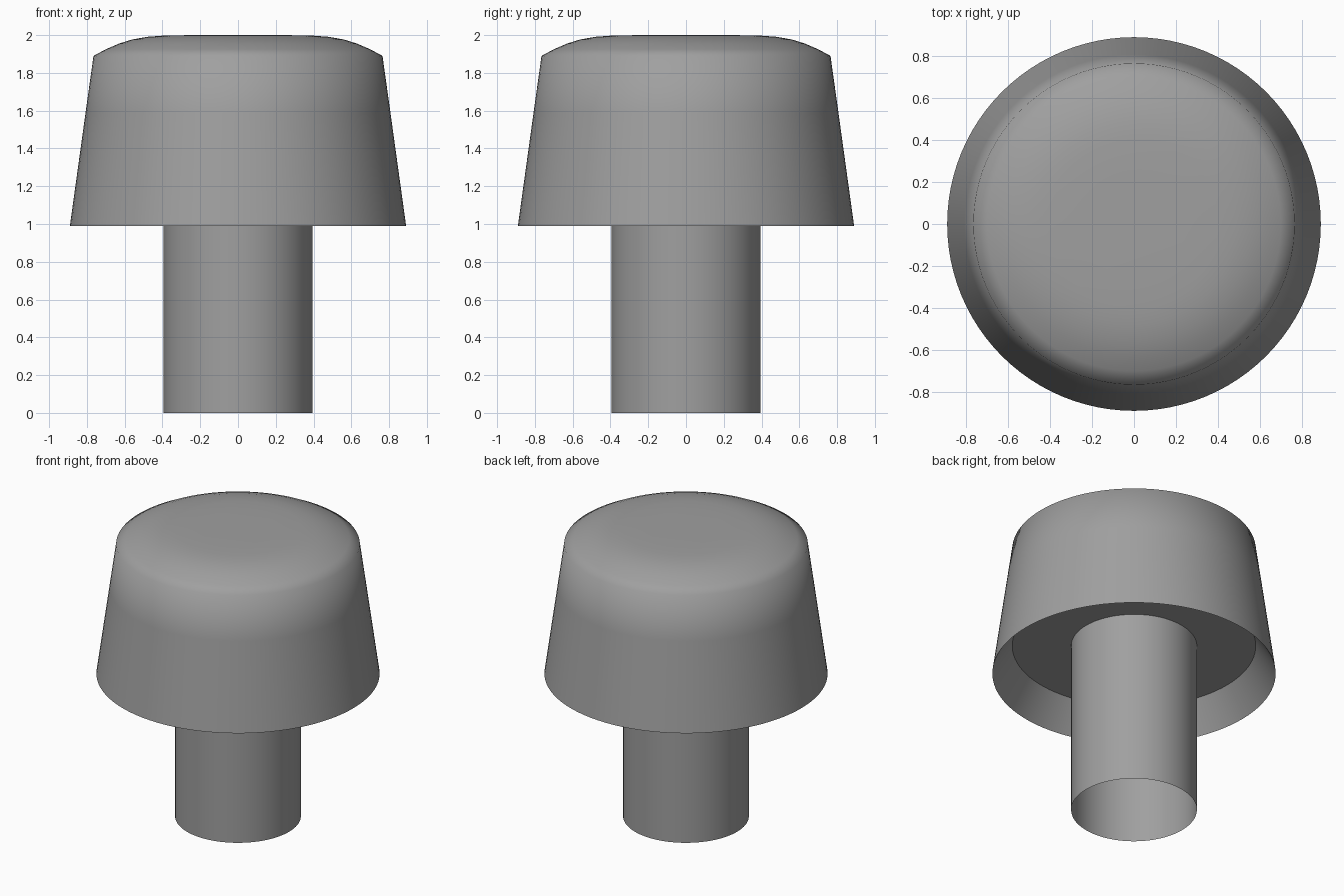
import bpy, bmesh, math

if "Cube" in bpy.data.objects:
    bpy.data.objects.remove(bpy.data.objects["Cube"])

SEGMENTS = 96

grey = bpy.data.materials.new("dark_grey")
grey.diffuse_color = (0.35, 0.35, 0.35, 1)
grey.use_nodes = True
grey.node_tree.nodes["Principled BSDF"].inputs["Base Color"].default_value = grey.diffuse_color


def lathe(name, profile):
    """Spin a (radius, height) profile round the z axis."""
    bm = bmesh.new()
    verts = [bm.verts.new((r, 0, z)) for r, z in profile]
    edges = [bm.edges.new(pair) for pair in zip(verts, verts[1:])]
    bmesh.ops.spin(bm, geom=verts + edges, cent=(0, 0, 0), axis=(0, 0, 1),
                   angle=2 * math.pi, steps=SEGMENTS)
    bmesh.ops.remove_doubles(bm, verts=bm.verts, dist=1e-4)
    bmesh.ops.recalc_face_normals(bm, faces=bm.faces)
    # Top faces must look up
    top = max(bm.faces, key=lambda f: f.calc_center_median().z)
    if top.normal.z < -0.5:
        bmesh.ops.reverse_faces(bm, faces=bm.faces)
    mesh = bpy.data.meshes.new(name)
    bm.to_mesh(mesh)
    bm.free()
    mesh.materials.append(grey)
    obj = bpy.data.objects.new(name, mesh)
    bpy.context.collection.objects.link(obj)
    bpy.context.view_layer.objects.active = obj
    obj.select_set(True)
    bpy.ops.object.shade_smooth_by_angle(angle=math.radians(56))
    obj.select_set(False)
    return obj


# Hollow stem, open at the foot
lathe("stem", [(0.395, 0.0), (0.395, 1.19)])

# Cap: recessed underside, sloped inner lip, tapered skirt, soft dome
lathe("cap", [(0.395, 1.19), (0.765, 1.19), (0.89, 0.99), (0.807, 1.59),
              (0.765, 1.89), (0.70, 1.925), (0.63, 1.955), (0.56, 1.977),
              (0.48, 1.991), (0.40, 1.997), (0.25, 2.0), (0.0, 2.0)])
